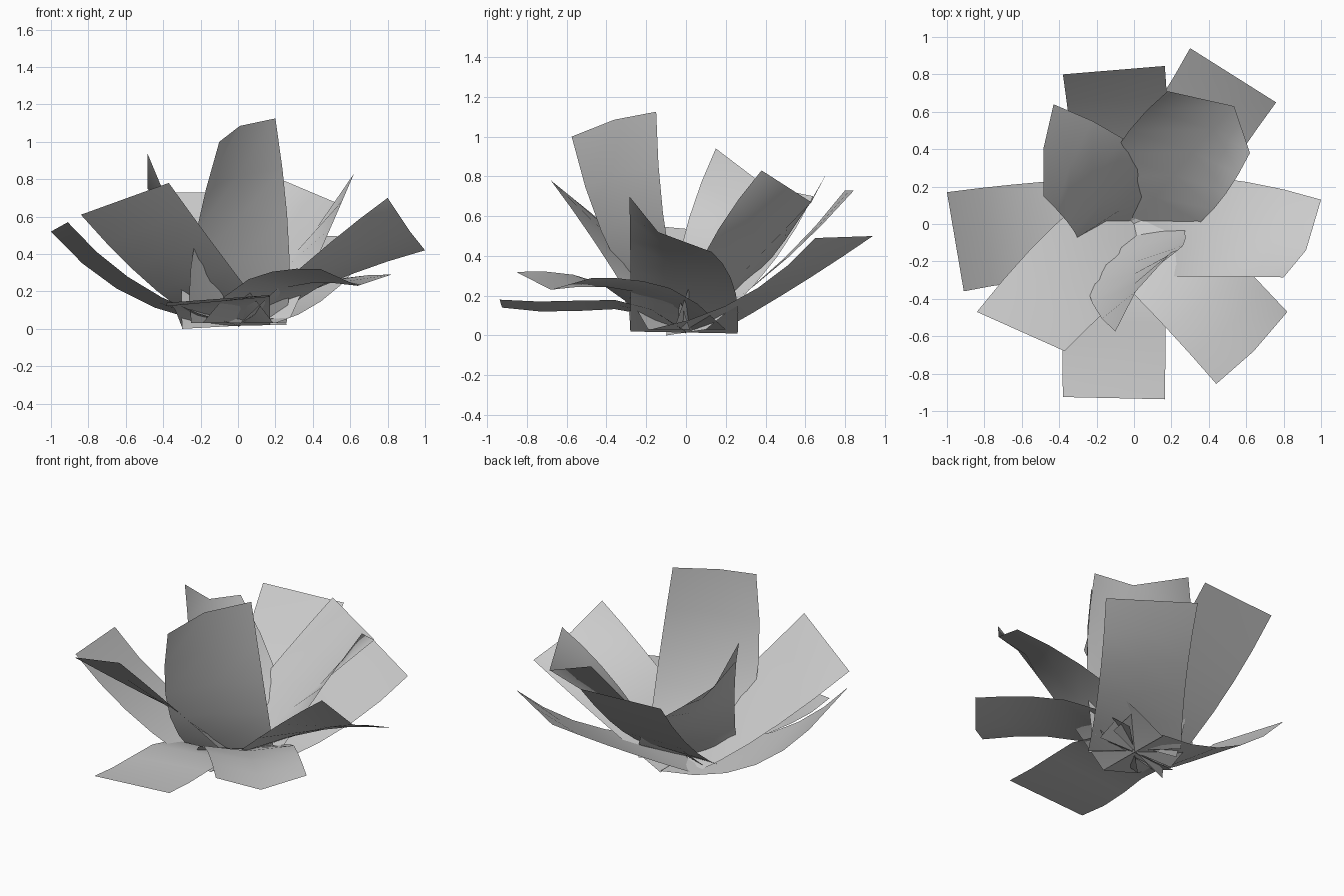
import bpy
from math import sin, pi
from mathutils import Vector

if "Cube" in bpy.data.objects:
    bpy.data.objects.remove(bpy.data.objects["Cube"])

ROWS, COLS = 5, 2


def edge(base, mid, tip, t):
    """Quadratic curve that passes through mid halfway along."""
    p0, m, p2 = Vector(base), Vector(mid), Vector(tip)
    p1 = 2 * m - (p0 + p2) / 2
    return p0 * (1 - t) ** 2 + p1 * 2 * t * (1 - t) + p2 * t * t


def petal(name, a, b, tip_mid=None, wave=0):
    """Curved strip lofted between side edges a and b (base, mid, tip)."""
    flat = (Vector(a[2]) + Vector(b[2])) / 2
    cup = Vector(tip_mid) - flat if tip_mid else Vector((0, 0, 0))
    verts, faces = [], []
    for i in range(ROWS + 1):
        t = i / ROWS
        pa, pb = edge(*a, t), edge(*b, t)
        for j in range(COLS + 1):
            u = j / COLS
            p = pa.lerp(pb, u) + cup * (4 * u * (1 - u) * t)
            p.z = max(p.z + wave * sin(2 * pi * t), 0)
            verts.append(p)
    w = COLS + 1
    for i in range(ROWS):
        for j in range(COLS):
            k = i * w + j
            faces.append((k, k + 1, k + w + 1, k + w))
    mesh = bpy.data.meshes.new(name)
    mesh.from_pydata(verts, [], faces)
    for f in mesh.polygons:
        f.use_smooth = True
    obj = bpy.data.objects.new(name, mesh)
    bpy.context.collection.objects.link(obj)
    return obj


# outer ring of wide petals
petal("left_petal",
      [(0, .26, .02), (-.55, .22, .16), (-1, .17, .52)],
      [(0, -.28, .02), (-.50, -.30, .22), (-.91, -.36, .57)])
petal("front_left_petal",
      [(-.19, .19, .03), (-.50, -.08, .26), (-.84, -.47, .61)],
      [(.19, -.19, .03), (-.10, -.42, .41), (-.37, -.68, .78)])
petal("front_petal",
      [(-.30, 0, .01), (-.37, -.45, .13), (-.38, -.925, .14)],
      [(.17, 0, .02), (.17, -.45, .18), (.165, -.937, .18)], wave=.03)
petal("front_right_petal",
      [(-.19, -.19, .03), (.12, -.50, .29), (.44, -.855, .32)],
      [(.20, .20, .03), (.52, -.15, .26), (.82, -.47, .29)],
      (.64, -.68, .23), wave=.015)
petal("right_petal",
      [(0, -.28, .02), (.42, -.28, .40), (.80, -.285, .70)],
      [(0, .26, .01), (.50, .24, .25), (1, .13, .42)],
      (.92, -.14, .52))
petal("back_right_petal",
      [(-.20, .19, .03), (.07, .56, .25), (.30, .94, .50)],
      [(.20, -.18, .03), (.50, .28, .19), (.76, .65, .49)])
petal("back_petal",
      [(-.28, 0, .02), (-.33, .42, .32), (-.38, .80, .73)],
      [(.26, 0, .02), (.20, .43, .32), (.165, .845, .73)])

# inner ring of steeper, cupped petals
petal("inner_back_right_petal",
      [(-.24, .10, .03), (-.07, .44, .40), (.18, .71, .82)],
      [(.28, -.05, .06), (.46, .12, .46), (.62, .38, .83)],
      (.535, .63, .67))
petal("inner_back_left_petal",
      [(-.30, -.10, 0), (-.34, -.01, .50), (-.485, .15, .94)],
      [(.24, .10, .03), (.02, .40, .32), (-.43, .64, .70)],
      (-.485, .40, .75))
petal("inner_front_petal",
      [(-.25, -.11, .03), (-.24, -.38, .42), (-.10, -.575, 1.0)],
      [(.26, .02, .03), (.27, -.10, .50), (.20, -.15, 1.125)],
      (.01, -.36, 1.085))
